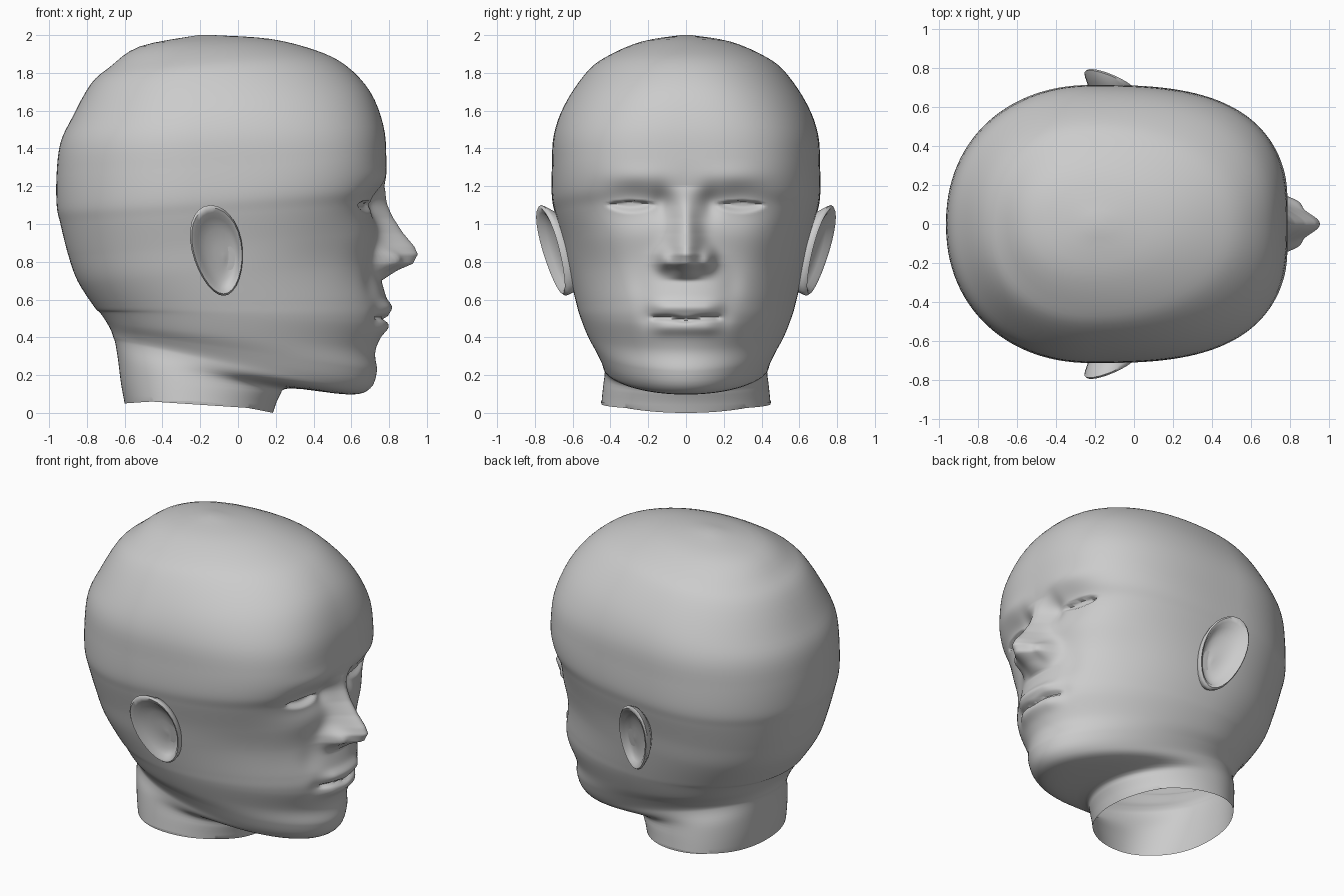
import bpy, bmesh, math

cube = bpy.data.objects.get("Cube")
if cube:
    bpy.data.objects.remove(cube, do_unlink=True)

grey = bpy.data.materials.new("plain grey")
grey.use_nodes = True
grey.diffuse_color = (0.6, 0.6, 0.6, 1)
grey.node_tree.nodes["Principled BSDF"].inputs["Base Color"].default_value = grey.diffuse_color


def bump(offset, spread):
    return math.exp(-(offset / spread) ** 2)


def smoothstep(low, high, value):
    t = min(max((value - low) / (high - low), 0), 1)
    return t * t * (3 - 2 * t)


def signed_power(value, exponent):
    return math.copysign(abs(value) ** exponent, value)


def blend(a, b, c, d, t):
    # Catmull-Rom interpolation of whole rows
    return [q + 0.5 * t * (r - p + t * (2 * p - 5 * q + 4 * r - s + t * (3 * (q - r) + s - p)))
            for p, q, r, s in zip(a, b, c, d)]


def lookup(table, z):
    for low, high in zip(table, table[1:]):
        if high[0] <= z <= low[0]:
            t = (low[0] - z) / (low[0] - high[0])
            return [a + (b - a) * t for a, b in zip(low[1:], high[1:])]
    return 0, 0.1


def loft(name, rings, cap_start=False, cap_end=False):
    bm = bmesh.new()
    loops = [[bm.verts.new(point) for point in ring] for ring in rings]
    for a, b in zip(loops, loops[1:]):
        for i in range(len(a)):
            j = (i + 1) % len(a)
            bm.faces.new((a[i], a[j], b[j], b[i]))
    if cap_start:
        bm.faces.new(loops[0])
    if cap_end:
        bm.faces.new(loops[-1])
    bmesh.ops.recalc_face_normals(bm, faces=bm.faces)
    mesh = bpy.data.meshes.new(name)
    bm.to_mesh(mesh)
    bm.free()
    mesh.materials.append(grey)
    obj = bpy.data.objects.new(name, mesh)
    bpy.context.collection.objects.link(obj)
    bpy.ops.object.select_all(action="DESELECT")
    obj.select_set(True)
    bpy.context.view_layer.objects.active = obj
    bpy.ops.object.shade_smooth_by_angle(angle=math.radians(55))


# Head sections: front x, front z, back x, back z, half width
SECTIONS = [
    (-.13, 2, -.21, 2, .03),
    (.17, 1.98, -.52, 1.94, .25),
    (.41, 1.92, -.68, 1.83, .44),
    (.57, 1.84, -.78, 1.74, .54),
    (.7, 1.7, -.88, 1.56, .645),
    (.77, 1.52, -.94, 1.43, .7),
    (.785, 1.35, -.96, 1.27, .71),
    (.775, 1.2, -.96, 1.1, .71),
    (.75, 1.1, -.94, 1, .69),
    (.74, .95, -.9, .84, .65),
    (.735, .8, -.85, .7, .62),
    (.785, .6, -.76, .56, .58),
    (.785, .48, -.73, .53, .56),
    (.728, .33, -.69, .47, .52),
    (.735, .22, -.67, .43, .48),
    (.7, .13, -.66, .4, .45),
    (.59, .097, -.65, .37, .44),
    (.28, .13, -.635, .28, .43),
    (.22, .09, -.62, .16, .44),
    (.185, 0, -.6, .05, .45),
]

# Nose: height, projection, width
NOSE = [
    (1.2, 0, .07), (1.1, .045, .065), (1.03, .08, .065), (.95, .135, .075),
    (.88, .2, .09), (.84, .22, .1), (.79, .19, .105), (.755, .1, .1), (.7, 0, .08),
]


def face_relief(y, z):
    side = abs(y)
    depth, width = lookup(NOSE, z)
    relief = depth * bump(side, width)
    relief += .06 * bump(side - .115, .038) * bump(z - .81, .055)
    # eye sockets, lids and brow
    relief -= .065 * bump(side - .27, .16) * bump(z - 1.11, .085)
    relief -= .03 * bump(side - .13, .05) * bump(z - 1.11, .08)
    relief += .035 * bump(side - .29, .12) * bump(z - 1.1, .06)
    relief += .012 * bump(side - .25, .18) * bump(z - 1.25, .06)
    arc = 1 - ((side - .29) / .135) ** 2
    if arc > 0:
        top, bottom = 1.1 + .02 * arc, 1.1 - .035 * arc
        opening = smoothstep(bottom - .012, bottom + .03, z) * (1 - smoothstep(top - .004, top + .008, z))
        relief -= .035 * opening * min(1, arc * 2)
    # cheeks
    relief += .015 * bump(side - .38, .14) * bump(z - .85, .15)
    relief -= .012 * bump(side - .24, .06) * bump(z - .68, .1)
    # lips
    lip = 1 - smoothstep(.1, .22, side)
    seam = .505 - .012 * bump(side, .06)
    relief += lip * (.025 * bump(z - .56, .035) + .02 * bump(z - .45, .035))
    relief -= .028 * bump(z - seam, .013) * (1 - smoothstep(.16, .2, side))
    relief -= .015 * bump(side - .2, .05) * bump(z - .51, .05)
    return relief


def head_ring(row, lift):
    front_x, front_z, back_x, back_z, width = row
    widest_x = front_x + (back_x - front_x) * .57
    front_power = 2 + .85 * bump(front_z - 1.3, .45)
    half, ring = 84, []
    for k in range(-half, half):
        angle = math.pi * signed_power(k / half, 1.6)
        c, s = math.cos(angle), math.sin(angle)
        power = front_power if c > 0 else 2.15
        reach = front_x - widest_x if c > 0 else widest_x - back_x
        x = widest_x + signed_power(c, 2 / power) * reach
        y = width * signed_power(s, 2 / power)
        t = (x - back_x) / (front_x - back_x)
        z = back_z + (front_z - back_z) * t + lift * math.sin(math.pi * t)
        if c > 0 and .34 < z < 1.45:
            x += smoothstep(.3, .55, x) * face_relief(y, z)
        ring.append((x, y, z))
    return ring


# Head and neck, with finer rings across the face
rings = []
last = len(SECTIONS) - 1
for i in range(last):
    rows = [SECTIONS[min(max(i + k, 0), last)] for k in (-1, 0, 1, 2)]
    drop = SECTIONS[i][1] - SECTIONS[i + 1][1]
    in_face = .3 < SECTIONS[i][1] < 1.4
    steps = math.ceil(drop / .009) if in_face else 4
    for k in range(steps):
        rings.append(head_ring(blend(*rows, k / steps), 0))
rings.append(head_ring(SECTIONS[-1], .035))
loft("head", rings, cap_start=True)

# Ears: outline scale and outward offset, from hidden root over the rim into the bowl
EAR_STEPS = [(.6, -.12), (.9, -.05), (.98, -.015), (1, 0), (.95, .012), (.86, .006),
             (.76, -.018), (.55, -.035), (.3, -.045), (.08, -.04)]


def ear_ring(scale, out, side):
    ring = []
    for k in range(28):
        angle = 2 * math.pi * k / 28
        v = .24 * math.sin(angle)
        u = .135 * math.cos(angle) * (1 + .6 * v) - .14 * v
        drift = (1 - scale) * .04
        x, z = -.11 + u * scale + drift, .86 + v * scale - drift
        y = .7 - .35 * (x + .1) + .22 * (z - .86) + out
        ring.append((x, side * y, z))
    return ring


for name, side in (("left_ear", -1), ("right_ear", 1)):
    loft(name, [ear_ring(scale, out, side) for scale, out in EAR_STEPS], cap_end=True)
